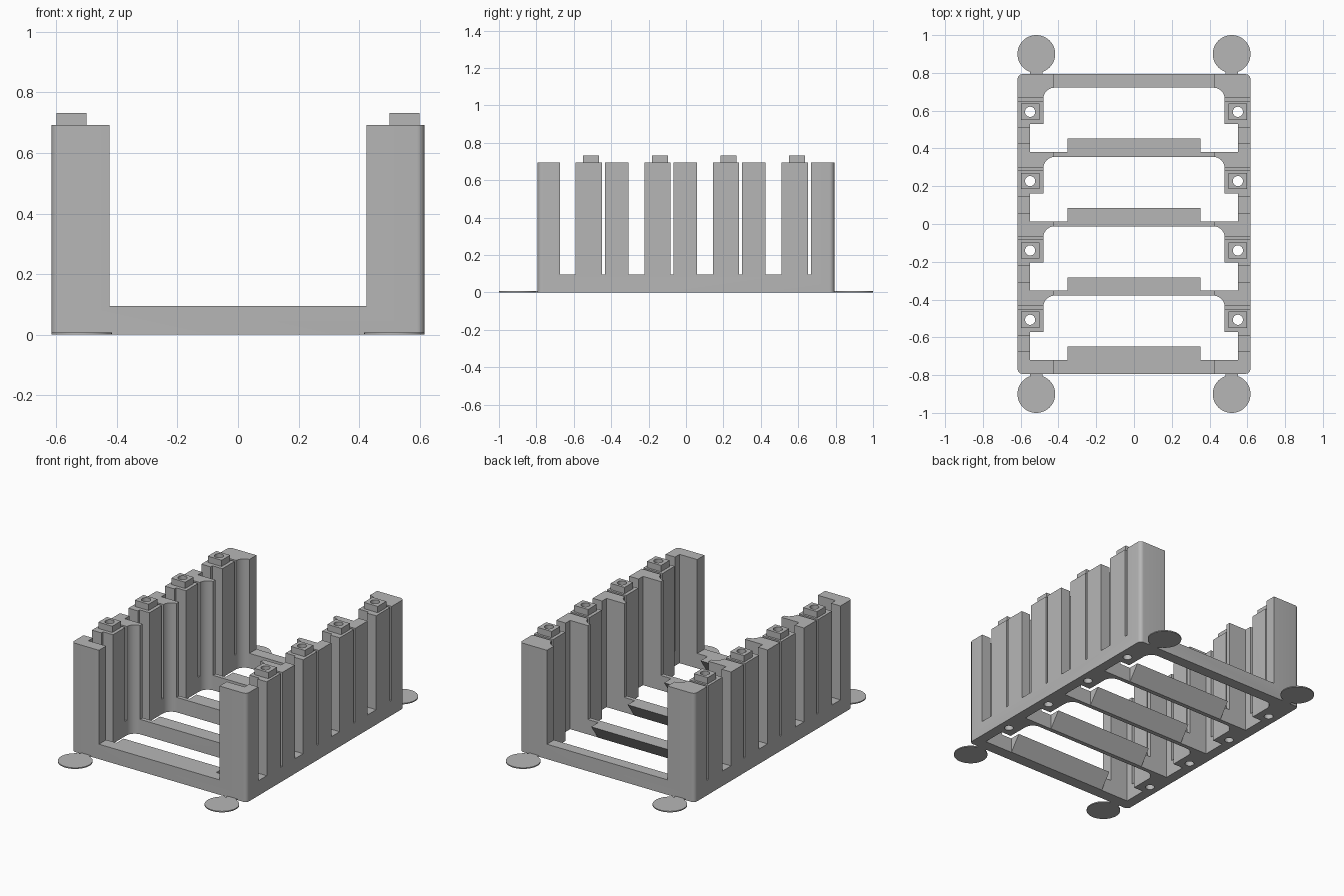
import bpy, bmesh, math

default = bpy.data.objects.get("Cube")
if default:
    bpy.data.objects.remove(default, do_unlink=True)

# Main dimensions
HX, HY = 0.616, 0.793          # half footprint
BASE_H, WALL_H, PEG_H = 0.095, 0.693, 0.733
POST_X = 0.425                 # inner end of the corner posts
PEG_X = 0.55
CELLS = [-0.507 + 0.367 * i for i in range(4)]

grey = bpy.data.materials.new("plain_grey")
grey.use_nodes = True
colour = (0.47, 0.47, 0.47, 1)
grey.diffuse_color = colour
grey.node_tree.nodes["Principled BSDF"].inputs["Base Color"].default_value = colour


def add_prism(bm, pts, z0, z1):
    """Extrude a plan outline from z0 to z1."""
    face = bm.faces.new([bm.verts.new((x, y, z0)) for x, y in pts])
    new = bmesh.ops.extrude_face_region(bm, geom=[face])["geom"]
    for v in new:
        if isinstance(v, bmesh.types.BMVert):
            v.co.z = z1


def rect(x0, x1, y0, y1):
    return [(x0, y0), (x1, y0), (x1, y1), (x0, y1)]


def arc(cx, cy, r, a0, a1, n):
    angles = [math.radians(a0 + (a1 - a0) * i / n) for i in range(n + 1)]
    return [(cx + r * math.cos(a), cy + r * math.sin(a)) for a in angles]


def circle(cx, cy, r, n=32):
    return arc(cx, cy, r, 0, 360, n)[:-1]


def mirrored(half):
    """Close a right-hand half outline with its mirror image."""
    return half + [(-x, y) for x, y in reversed(half)]


def prisms(name, outlines, z0, z1):
    bm = bmesh.new()
    for pts in outlines:
        add_prism(bm, pts, z0, z1)
    bmesh.ops.recalc_face_normals(bm, faces=bm.faces)
    mesh = bpy.data.meshes.new(name)
    bm.to_mesh(mesh)
    bm.free()
    mesh.materials.append(grey)
    obj = bpy.data.objects.new(name, mesh)
    bpy.context.collection.objects.link(obj)
    return obj


def combine(obj, tool, operation):
    """Apply one boolean and discard the helper object."""
    tool.hide_render = True
    mod = obj.modifiers.new(operation, 'BOOLEAN')
    mod.operation, mod.solver, mod.object = operation, 'EXACT', tool
    bpy.context.view_layer.objects.active = obj
    bpy.ops.object.modifier_apply(modifier=mod.name)
    bpy.data.objects.remove(tool, do_unlink=True)


# Solid block with rounded upright corners
R = 0.025
half = arc(HX - R, R - HY, R, -90, 0, 6) + arc(HX - R, HY - R, R, 0, 90, 6)
rack = prisms("rack_frame", [mirrored(half)], 0, WALL_H)

# Openings through the floor, with thick posts and rounded far corners
openings = []
for c in CELLS:
    half = [(0.55, c - 0.213), (0.55, c - 0.065), (0.48, c - 0.065)]
    half += arc(0.42, c + 0.068, 0.06, 0, 90, 8)
    openings.append(mirrored(half))
combine(rack, prisms("opening_cutter", openings, -0.1, 1), 'DIFFERENCE')

# Comb-shaped cut: empty middle plus side slots down to the base
half = [(POST_X, -1)]
for c in CELLS:
    for a, b in ((-0.168, -0.083), (0.057, 0.073)):
        half += [(POST_X, c + a), (1, c + a), (1, c + b), (POST_X, c + b)]
half.append((POST_X, 1))
combine(rack, prisms("comb_cutter", [mirrored(half)], BASE_H, 1), 'DIFFERENCE')

# Square pegs on the wide posts, drilled right through
spots = [(s * PEG_X, c) for c in CELLS for s in (-1, 1)]
pegs = [rect(x - 0.049, x + 0.049, y - 0.043, y + 0.043) for x, y in spots]
combine(rack, prisms("pegs", pegs, WALL_H - 0.05, PEG_H), 'UNION')
holes = [circle(x, y, 0.027, 24) for x, y in spots]
combine(rack, prisms("hole_cutter", holes, -0.1, 1), 'DIFFERENCE')

# Wedge ledges behind each cross bar
for i, c in enumerate(CELLS):
    ledge = prisms("ledge_%d" % (i + 1),
                   [rect(-0.352, 0.352, c - 0.215, c - 0.142)], 0, BASE_H)
    for v in ledge.data.vertices:
        if v.co.z < 0.01 and v.co.y > c - 0.2:
            v.co.y = c - 0.211

# Thin round pads joined to the corners by short necks
for sx, side in ((1, "left"), (-1, "right")):
    for sy, end in ((-1, "front"), (1, "back")):
        x, y = sx * 0.517, sy * 0.9
        pad = prisms("%s_%s_pad" % (end, side), [circle(x, y, 0.1, 48)], 0, 0.007)
        y0, y1 = sorted((sy * (HY - 0.01), sy * 0.85))
        combine(pad, prisms("neck", [rect(x - 0.033, x + 0.033, y0, y1)], 0, 0.007), 'UNION')

# Smooth the rounded surfaces only
bpy.ops.object.select_all(action='DESELECT')
for obj in bpy.context.collection.objects:
    if obj.type == 'MESH' and grey.name in obj.data.materials:
        obj.select_set(True)
        bpy.context.view_layer.objects.active = obj
bpy.ops.object.shade_smooth_by_angle(angle=math.radians(30))
